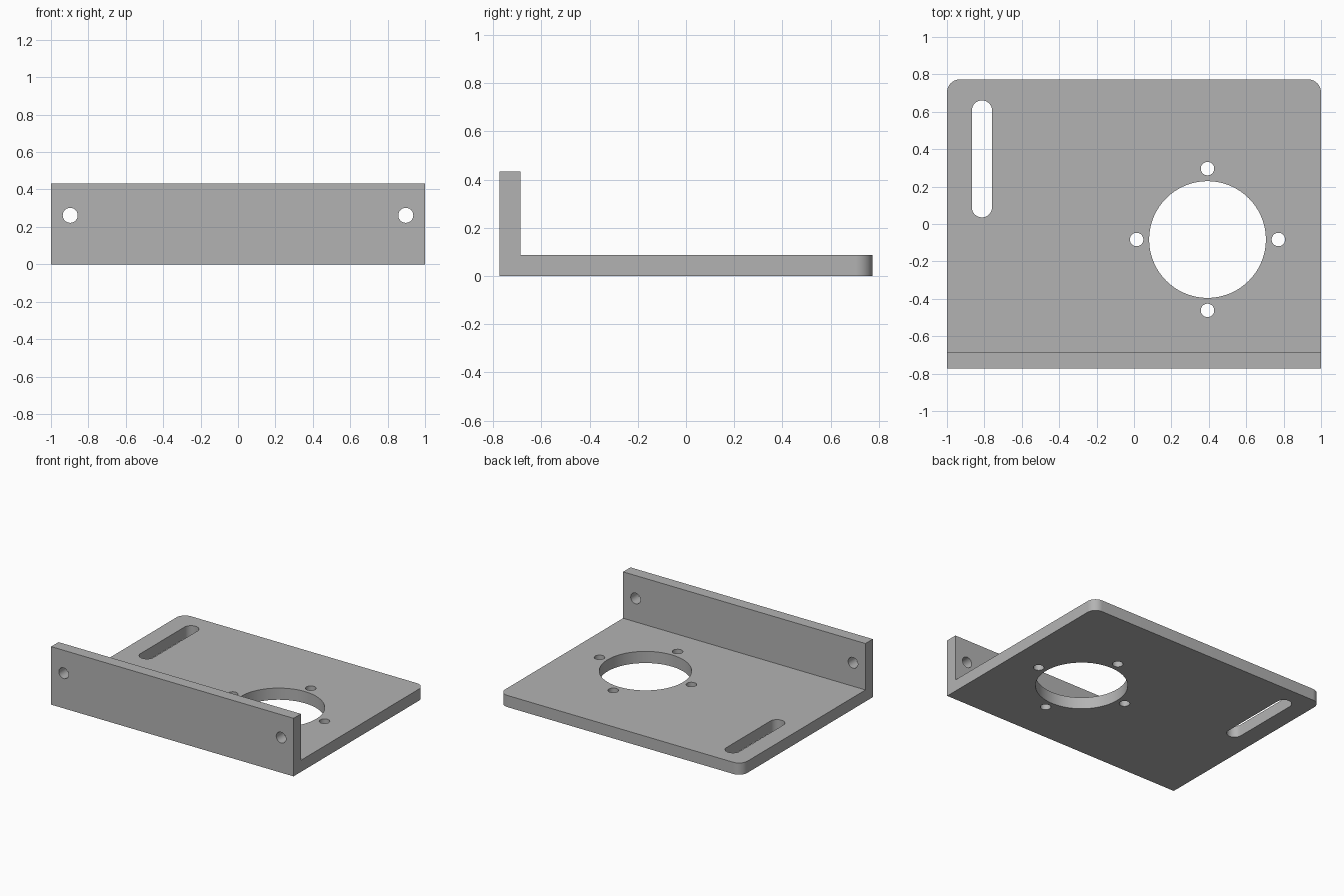
import bpy, bmesh, math
from mathutils import Matrix, Vector

cube = bpy.data.objects.get("Cube")
if cube:
    bpy.data.objects.remove(cube, do_unlink=True)

WIDTH, DEPTH, HEIGHT, THICK = 2.0, 1.547, 0.433, 0.087
CORNER = 0.07
FRONT, BACK = -DEPTH / 2, DEPTH / 2

metal = bpy.data.materials.new("plain grey")
metal.use_nodes = True
grey = (0.45, 0.45, 0.45, 1)
metal.diffuse_color = grey
metal.node_tree.nodes["Principled BSDF"].inputs["Base Color"].default_value = grey


def new_object(name, bm):
    bmesh.ops.recalc_face_normals(bm, faces=bm.faces)
    mesh = bpy.data.meshes.new(name)
    bm.to_mesh(mesh)
    bm.free()
    mesh.materials.append(metal)
    obj = bpy.data.objects.new(name, mesh)
    bpy.context.collection.objects.link(obj)
    return obj


def extrude_outline(bm, points, direction):
    face = bm.faces.new([bm.verts.new(p) for p in points])
    moved = bmesh.ops.extrude_face_region(bm, geom=[face])["geom"]
    verts = [v for v in moved if isinstance(v, bmesh.types.BMVert)]
    bmesh.ops.translate(bm, verts=verts, vec=direction)


# L-shaped body: base plate with upright front flange
bm = bmesh.new()
inner = FRONT + THICK
profile = [(FRONT, 0), (BACK, 0), (BACK, THICK), (inner, THICK),
           (inner, HEIGHT), (FRONT, HEIGHT)]
extrude_outline(bm, [(-WIDTH / 2, y, z) for y, z in profile], (WIDTH, 0, 0))

# Rounded rear corners
corners = [e for e in bm.edges
           if all(v.co.y > BACK - 0.01 for v in e.verts)
           and abs(e.verts[0].co.x - e.verts[1].co.x) < 0.01]
bmesh.ops.bevel(bm, geom=corners, offset=CORNER, segments=12,
                profile=0.5, affect='EDGES')
bracket = new_object("bracket", bm)


# Cutters: round holes, and a slot when length is given
def cutter(name, center, radius, length=0, matrix=Matrix(), segments=48):
    bm = bmesh.new()
    points = []
    for i in range(segments + (2 if length else 0)):
        upper = i <= segments // 2
        step = i if upper or not length else i - 1
        a = math.tau * step / segments
        shift = length / 2 if upper else -length / 2
        points.append((radius * math.cos(a), radius * math.sin(a) + shift, -THICK))
    extrude_outline(bm, points, (0, 0, 2 * THICK))
    bm.transform(Matrix.Translation(center) @ matrix)
    obj = new_object(name, bm)
    obj.hide_render = True
    return obj


bore = Vector((0.393, -0.083, THICK / 2))
cutters = [cutter("bore_cutter", bore, 0.312, segments=96)]
for i in range(4):
    a = i * math.pi / 2
    offset = Vector((math.cos(a), math.sin(a), 0)) * 0.379
    cutters.append(cutter("screw_hole_cutter", bore + offset, 0.036))
cutters.append(cutter("slot_cutter", (-0.813, 0.348, THICK / 2), 0.054, 0.517))
upright = Matrix.Rotation(math.pi / 2, 4, 'X')
for side in (-1, 1):
    cutters.append(cutter("flange_hole_cutter",
                          (side * 0.897, FRONT + THICK / 2, 0.262), 0.04, 0, upright))

# Cut the openings and tidy up
bpy.context.view_layer.objects.active = bracket
for c in cutters:
    mod = bracket.modifiers.new("cut", 'BOOLEAN')
    mod.operation = 'DIFFERENCE'
    mod.solver = 'EXACT'
    mod.object = c
    bpy.ops.object.modifier_apply(modifier=mod.name)
    bpy.data.objects.remove(c, do_unlink=True)

# Smooth the round walls, keep the edges sharp
bpy.ops.object.select_all(action='DESELECT')
bracket.select_set(True)
bpy.context.view_layer.objects.active = bracket
bpy.ops.object.shade_smooth_by_angle(angle=math.radians(30))
